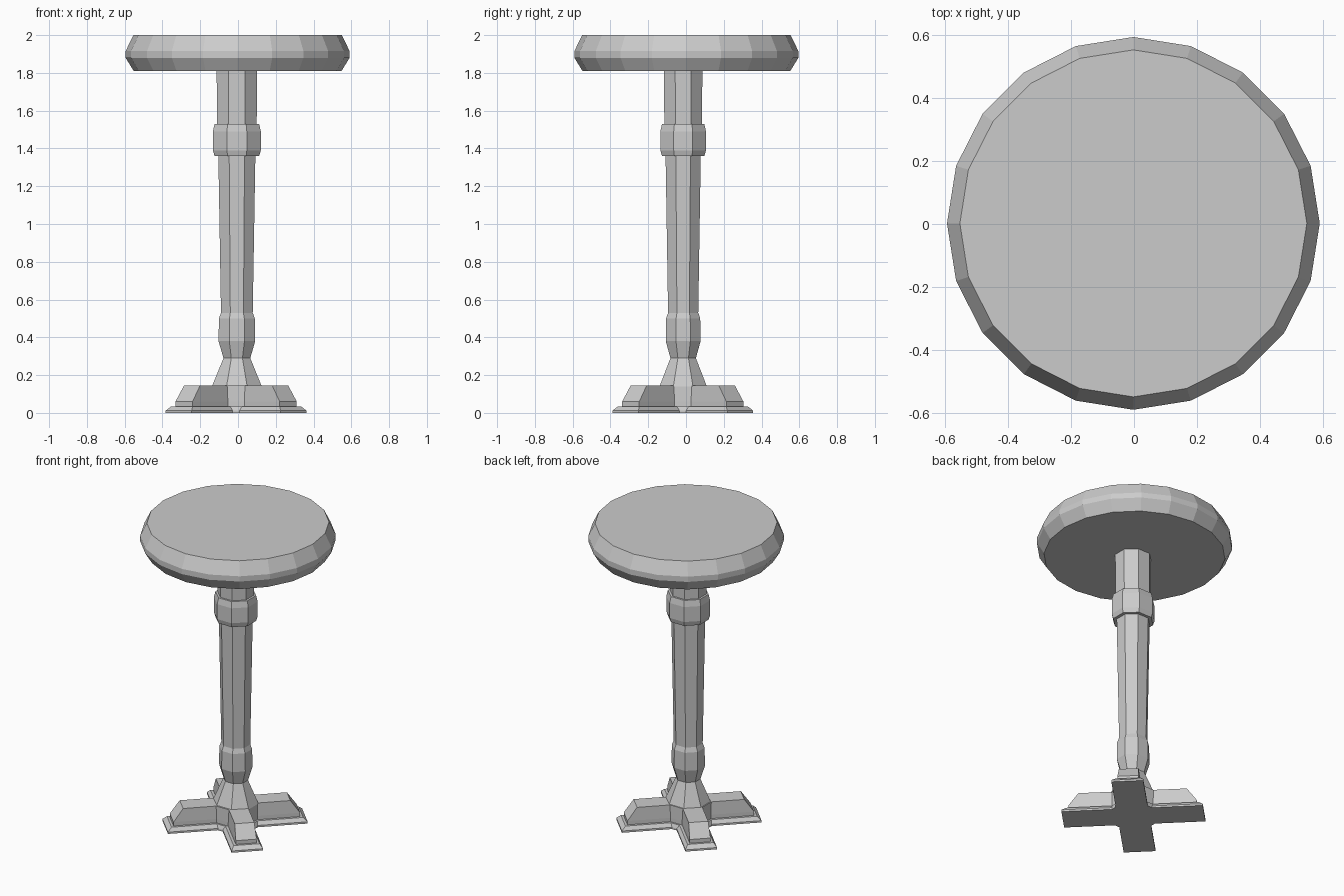
import bpy, bmesh
from math import sin, cos, pi, radians

if "Cube" in bpy.data.objects:
    bpy.data.objects.remove(bpy.data.objects["Cube"])


def loft(name, rings, location=(0, 0, 0)):
    """Skin equal-length point rings from bottom to top and cap both ends."""
    bm = bmesh.new()
    loops = [[bm.verts.new(p) for p in ring] for ring in rings]
    n = len(loops[0])
    for lower, upper in zip(loops, loops[1:]):
        for i in range(n):
            j = (i + 1) % n
            bm.faces.new((lower[i], lower[j], upper[j], upper[i]))
    bm.faces.new(loops[0][::-1])
    bm.faces.new(loops[-1])
    bmesh.ops.recalc_face_normals(bm, faces=bm.faces)
    mesh = bpy.data.meshes.new(name)
    bm.to_mesh(mesh)
    bm.free()
    obj = bpy.data.objects.new(name, mesh)
    obj.location = location
    bpy.context.collection.objects.link(obj)
    return obj


def polygon(radius, z, sides, turn=0.0, squash=1.0):
    return [(radius * cos(turn + 2 * pi * i / sides),
             squash * radius * sin(turn + 2 * pi * i / sides), z)
            for i in range(sides)]


def cross(length, half, hub, z):
    """Four diagonal arms joined by flat faces at distance hub from centre."""
    root = hub * 2 ** 0.5 - half
    points = []
    for k in range(4):
        a = radians(45 + 90 * k)
        for r, s in ((root, -half), (length, -half), (length, half), (root, half)):
            points.append((r * cos(a) - s * sin(a), r * sin(a) + s * cos(a), z))
    return points


# Round top with bevelled rim
top_profile = [(0.55, 1.81), (0.593, 1.88), (0.593, 1.915), (0.552, 2.0)]
loft("table_top", [polygon(r, z, 20) for r, z in top_profile], (-0.002, 0.002, 0))

# Octagonal column with skirt, lower swelling and upper collar (flat radius, z)
column_profile = [(0.132, 0.14), (0.071, 0.29), (0.097, 0.38), (0.095, 0.50),
                  (0.084, 0.53), (0.098, 1.36), (0.118, 1.36), (0.127, 1.39),
                  (0.127, 1.49), (0.118, 1.53), (0.105, 1.53), (0.107, 1.82)]
loft("column", [polygon(r / cos(pi / 8), z, 8, pi / 8, 0.95)
                for r, z in column_profile], (-0.006, -0.015, 0))

# Four-armed foot: thin flared plate, then raised sloping arms
foot_profile = [(0.43, 0.097, 0.155, 0.0), (0.43, 0.097, 0.155, 0.012),
                (0.405, 0.08, 0.145, 0.035), (0.39, 0.064, 0.134, 0.035),
                (0.39, 0.064, 0.134, 0.06), (0.33, 0.06, 0.132, 0.145)]
loft("cross_foot", [cross(*p) for p in foot_profile], (-0.01, -0.017, 0))
